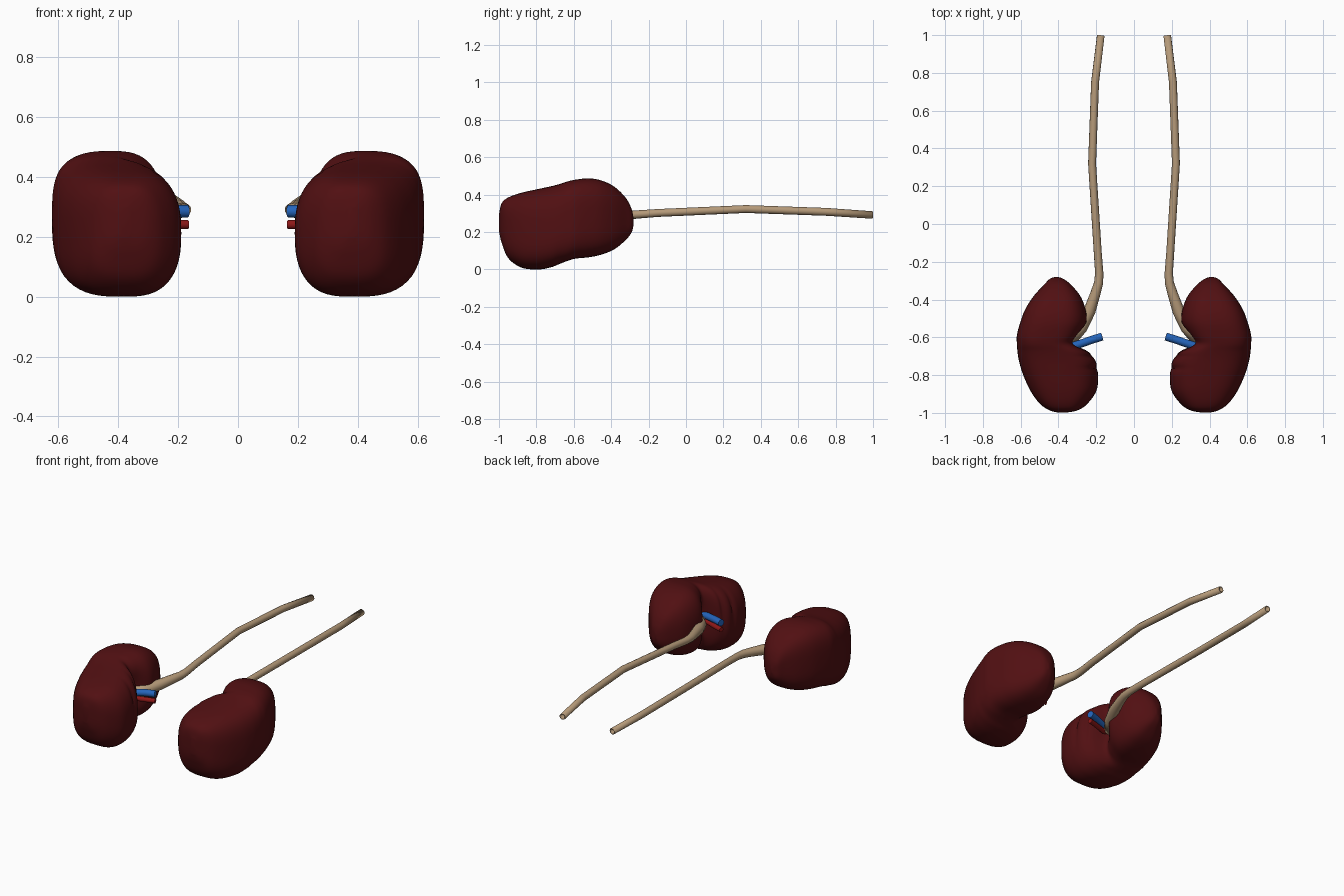
import bpy, bmesh, math

if "Cube" in bpy.data.objects:
    bpy.data.objects.remove(bpy.data.objects["Cube"])


def material(name, rgb):
    m = bpy.data.materials.new(name)
    m.diffuse_color = (*rgb, 1)
    m.use_nodes = True
    m.node_tree.nodes["Principled BSDF"].inputs["Base Color"].default_value = m.diffuse_color
    return m


KIDNEY = material("dark red", (0.082, 0.005, 0.006))
URETER = material("tan", (0.46, 0.32, 0.19))
VEIN = material("blue", (0.018, 0.13, 0.50))
ARTERY = material("red", (0.27, 0.009, 0.009))


def finish(ob, mat):
    """Colour, smooth and mirror a part to the other side."""
    ob.data.materials.clear()
    ob.data.materials.append(mat)
    for p in ob.data.polygons:
        p.material_index = 0
    bpy.ops.object.select_all(action='DESELECT')
    ob.select_set(True)
    bpy.context.view_layer.objects.active = ob
    bpy.ops.object.shade_smooth_by_angle(angle=math.radians(50))
    ob.modifiers.new("mirror", 'MIRROR').use_clip = False


def catmull(pts, i, t):
    p = [pts[min(max(i + k, 0), len(pts) - 1)] for k in (-1, 0, 1, 2)]
    return [0.5 * (2 * b + (c - a) * t + (2 * a - 5 * b + 4 * c - d) * t * t
                   + (3 * b - a - 3 * c + d) * t ** 3) for a, b, c, d in zip(*p)]


def bump(v, centre, width):
    return math.exp(-((v - centre) / width) ** 2)


# Kidney stations: y, inner x, outer x, bottom z, top z
STATIONS = [
    (-0.999, 0.36, 0.40, 0.20, 0.30), (-0.985, 0.295, 0.45, 0.14, 0.355),
    (-0.95, 0.245, 0.50, 0.06, 0.385), (-0.88, 0.198, 0.55, 0.01, 0.41),
    (-0.79, 0.19, 0.59, 0.0, 0.43), (-0.72, 0.205, 0.61, 0.012, 0.445),
    (-0.675, 0.235, 0.617, 0.03, 0.457), (-0.635, 0.29, 0.62, 0.045, 0.47),
    (-0.59, 0.272, 0.62, 0.058, 0.48), (-0.52, 0.25, 0.602, 0.065, 0.487),
    (-0.45, 0.257, 0.575, 0.08, 0.475), (-0.38, 0.285, 0.53, 0.11, 0.44),
    (-0.32, 0.335, 0.475, 0.16, 0.38), (-0.29, 0.375, 0.445, 0.20, 0.32),
    (-0.28, 0.405, 0.415, 0.24, 0.27)]


def kidney():
    bm = bmesh.new()
    n, steps = 56, 6
    rows = [catmull(STATIONS, i, s / steps)
            for i in range(len(STATIONS) - 1) for s in range(steps)]
    rows.append(STATIONS[-1])
    rings = []
    for y, xi, xo, zb, zt in rows:
        cx, cz, rx, rz = (xi + xo) / 2, (zb + zt) / 2, (xo - xi) / 2, (zt - zb) / 2
        ring = []
        for k in range(n):
            a = 2 * math.pi * k / n
            c, s = math.cos(a), math.sin(a)
            e = 2 / (2.9 + 0.3 * c)          # boxier on the outer side
            x = cx + rx * math.copysign(abs(c) ** e, c)
            z = cz + rz * math.copysign(abs(s) ** e, s)
            inner = max(0, -c)
            # hollow of the hilum, and shallow folds beside it
            x += inner * 0.06 * bump(y, -0.61, 0.05) * bump(z, 0.27, 0.12)
            x += inner * 0.014 * (bump(y, -0.70, 0.012) + bump(y, -0.765, 0.014)) * bump(z, 0.32, 0.13)
            ring.append(bm.verts.new((x, y, z)))
        rings.append(ring)
    for r0, r1 in zip(rings, rings[1:]):
        for k in range(n):
            bm.faces.new((r0[k], r0[(k + 1) % n], r1[(k + 1) % n], r1[k]))
    bm.faces.new(rings[0])
    bm.faces.new(rings[-1])
    bmesh.ops.recalc_face_normals(bm, faces=bm.faces)
    me = bpy.data.meshes.new("kidneys")
    bm.to_mesh(me)
    bm.free()
    ob = bpy.data.objects.new("kidneys", me)
    bpy.context.collection.objects.link(ob)
    finish(ob, KIDNEY)


def tube(name, pts, mat, hollow=False):
    """Round tube along points (x, y, z, radius)."""
    cu = bpy.data.curves.new(name, 'CURVE')
    cu.dimensions = '3D'
    cu.bevel_depth = 1
    cu.bevel_resolution = 4
    cu.use_fill_caps = not hollow
    sp = cu.splines.new('POLY')
    sp.points.add(len(pts) - 1)
    for p, (x, y, z, r) in zip(sp.points, pts):
        p.co = (x, y, z, 1)
        p.radius = r
    ob = bpy.data.objects.new(name, cu)
    bpy.context.collection.objects.link(ob)
    bpy.ops.object.select_all(action='DESELECT')
    ob.select_set(True)
    bpy.context.view_layer.objects.active = ob
    bpy.ops.object.convert(target='MESH')
    ob = bpy.context.view_layer.objects.active
    bm = bmesh.new()
    bm.from_mesh(ob.data)
    bmesh.ops.remove_doubles(bm, verts=bm.verts, dist=1e-5)
    bmesh.ops.recalc_face_normals(bm, faces=bm.faces)
    bm.to_mesh(ob.data)
    bm.free()
    if hollow:
        m = ob.modifiers.new("wall", 'SOLIDIFY')
        m.thickness, m.offset = 0.006, -1
    finish(ob, mat)


kidney()
# Ureters, widening into the hilum
tube("ureters", [
    (0.34, -0.61, 0.25, 0.04), (0.28, -0.545, 0.262, 0.036), (0.235, -0.46, 0.275, 0.032),
    (0.205, -0.37, 0.285, 0.027), (0.187, -0.31, 0.29, 0.024), (0.184, -0.26, 0.294, 0.022),
    (0.192, -0.15, 0.302, 0.021), (0.222, 0.32, 0.323, 0.021),
    (0.206, 0.75, 0.308, 0.021), (0.176, 0.998, 0.291, 0.02)], URETER, True)
# Blood vessels entering the hilum
tube("veins", [(0.168, -0.596, 0.285, 0.021), (0.22, -0.612, 0.285, 0.021),
               (0.30, -0.64, 0.278, 0.021), (0.37, -0.655, 0.27, 0.021)], VEIN)
tube("arteries", [(0.167, -0.597, 0.241, 0.015), (0.22, -0.612, 0.241, 0.015),
                  (0.30, -0.64, 0.243, 0.015), (0.37, -0.655, 0.245, 0.015)], ARTERY)
